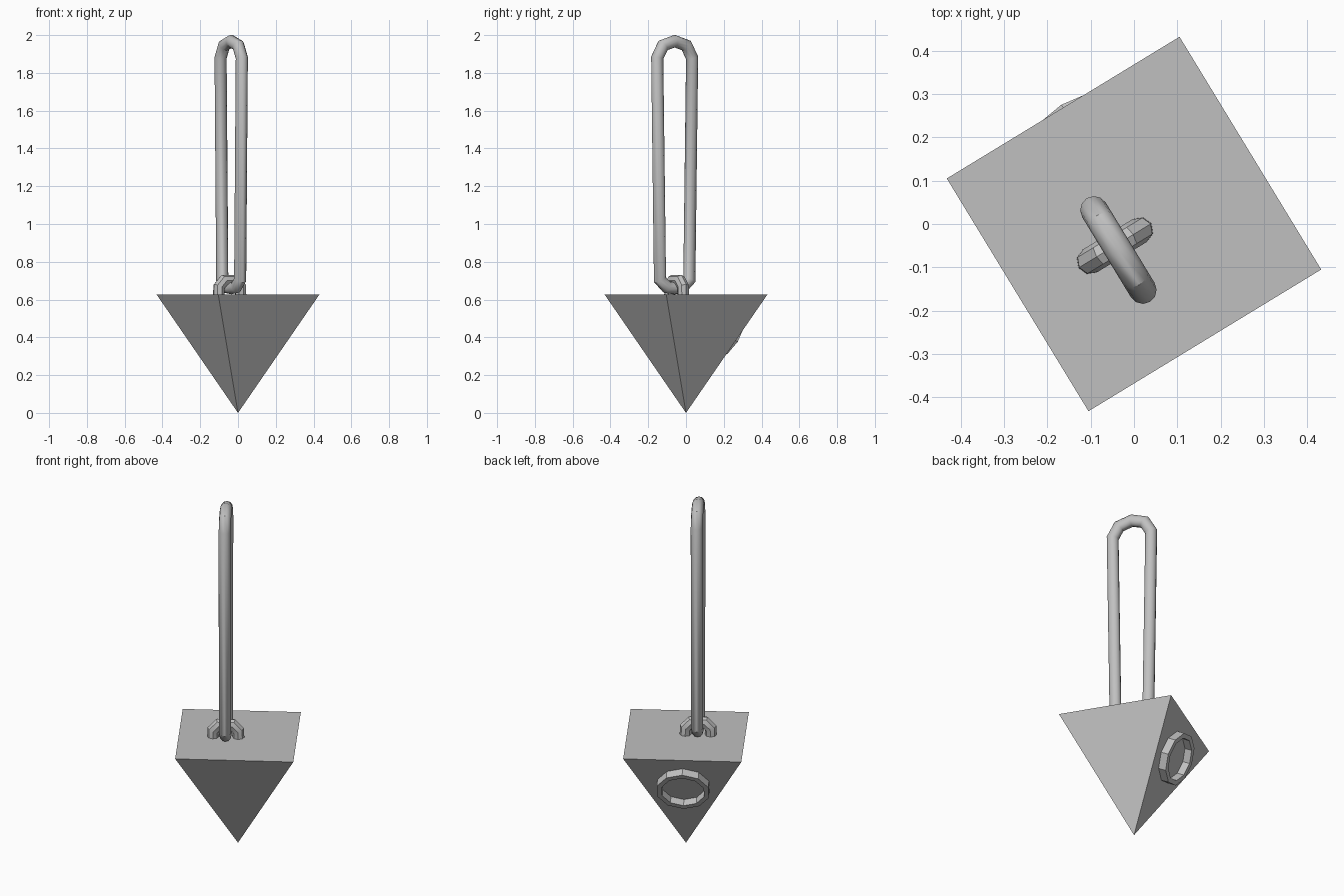
import bpy
import bmesh
import math
from mathutils import Matrix, Vector

cube = bpy.data.objects.get("Cube")
if cube:
    bpy.data.objects.remove(cube, do_unlink=True)

grey = bpy.data.materials.new("grey_metal")
grey.use_nodes = True
colour = (0.53, 0.53, 0.53, 1)
grey.diffuse_color = colour
grey.node_tree.nodes["Principled BSDF"].inputs["Base Color"].default_value = colour

TURN = math.radians(-13.66)           # heading of one corner of the pyramid
UP = Vector((0, 0, 1))
ALONG = Vector((math.cos(TURN - math.pi / 4), math.sin(TURN - math.pi / 4), 0))
ACROSS = Vector((-ALONG.y, ALONG.x, 0))
HEIGHT, CORNER = 0.628, 0.4445


def finish(name, bm, smooth=None):
    bmesh.ops.recalc_face_normals(bm, faces=bm.faces)
    mesh = bpy.data.meshes.new(name)
    bm.to_mesh(mesh)
    bm.free()
    mesh.materials.append(grey)
    ob = bpy.data.objects.new(name, mesh)
    bpy.context.collection.objects.link(ob)
    if smooth:
        bpy.ops.object.select_all(action="DESELECT")
        ob.select_set(True)
        bpy.context.view_layer.objects.active = ob
        bpy.ops.object.shade_smooth_by_angle(angle=math.radians(smooth))
    return ob


def tube(name, path, centre, side, radius, sides, closed, smooth):
    """Sweep a round section along a flat path of (side, z) points."""
    pts = [centre + side * a + UP * z for a, z in path]
    flat = side.cross(UP)
    n = len(pts)
    bm = bmesh.new()
    rings = []
    for i, p in enumerate(pts):
        before = pts[i - 1] if closed or i else p
        after = pts[(i + 1) % n] if closed or i < n - 1 else p
        d1, d2 = (p - before).normalized(), (after - p).normalized()
        tangent = (d1 + d2).normalized()
        mitre = 1 / max(0.7, tangent.dot(d1 if d1.length else d2))
        out = tangent.cross(flat) * mitre
        ring = []
        for k in range(sides):
            t = 2 * math.pi * k / sides
            ring.append(bm.verts.new(p + radius * (out * math.cos(t) + flat * math.sin(t))))
        rings.append(ring)
    for i in range(n if closed else n - 1):
        a, b = rings[i], rings[(i + 1) % n]
        for k in range(sides):
            j = (k + 1) % sides
            bm.faces.new((a[k], a[j], b[j], b[k]))
    if not closed:
        bm.faces.new(rings[0])
        bm.faces.new(rings[-1])
    return finish(name, bm, smooth)


def mirrored(half):
    """Complete a half path running from one side up to the middle."""
    return half + [(-a, z) for a, z in reversed(half) if a]


# Inverted pyramid weight
bm = bmesh.new()
bmesh.ops.create_cone(bm, cap_ends=True, segments=4, radius1=0, radius2=CORNER, depth=HEIGHT,
                      matrix=Matrix.Translation((0, 0, HEIGHT / 2)) @ Matrix.Rotation(TURN, 4, "Z"))
bmesh.ops.remove_doubles(bm, verts=bm.verts, dist=0.0001)
finish("pyramid_weight", bm)

# Ten-sided raised rim on the back face
reach = CORNER / math.sqrt(2)
slope = (-ALONG * reach + UP * HEIGHT).normalized()
normal = (-ALONG * HEIGHT - UP * reach).normalized()
centre = (-ALONG * reach + UP * HEIGHT) * 0.695
frame = Matrix((slope.cross(normal), slope, normal)).transposed().to_4x4()
depth = 0.054
bm = bmesh.new()
bmesh.ops.create_cone(bm, cap_ends=True, segments=10, radius1=0.144, radius2=0.144, depth=depth)
bm.normal_update()
cap = max(bm.faces, key=lambda f: f.calc_center_median().z)
bmesh.ops.inset_region(bm, faces=[cap], thickness=0.027)
bmesh.ops.inset_region(bm, faces=[cap], thickness=0, depth=-0.042)
bm.transform(Matrix.Translation(centre + normal * (0.044 - depth / 2)) @ frame)
finish("face_rim", bm)

# Staple fixed to the top of the weight
staple = mirrored([(0.068, 0.61), (0.066, 0.668), (0.036, 0.7)])
tube("top_staple", staple, Vector((-0.044, -0.05, 0)), ACROSS, 0.031, 8, False, 30)

# Long tapered link threaded through the staple
link = mirrored([(0, 0.66), (0.05, 0.666), (0.091, 0.705),
                 (0.108, 1.88), (0.072, 1.945), (0, 1.968)])
tube("long_link", link, Vector((-0.036, -0.06, 0)), ALONG, 0.032, 12, True, 35)
